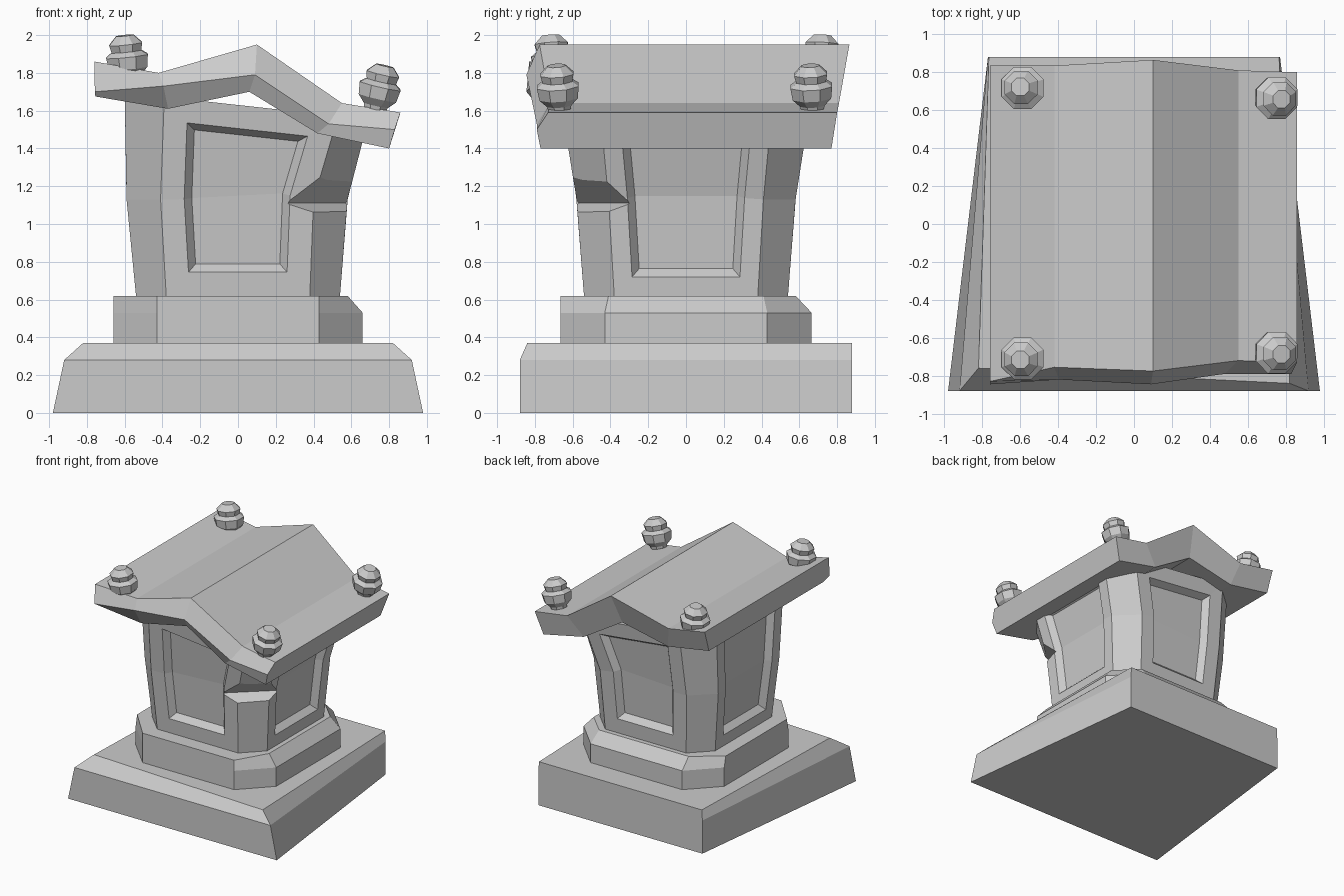
import bpy, bmesh
from math import radians, cos, sin, pi
from mathutils import Matrix

if "Cube" in bpy.data.objects:
    bpy.data.objects.remove(bpy.data.objects["Cube"])


def finish(bm, name):
    bmesh.ops.recalc_face_normals(bm, faces=bm.faces[:])
    me = bpy.data.meshes.new(name)
    bm.to_mesh(me)
    bm.free()
    ob = bpy.data.objects.new(name, me)
    bpy.context.collection.objects.link(ob)
    return ob


def loft(rings):
    """Closed solid through equal-length rings; also returns the side faces per band."""
    bm = bmesh.new()
    vs = [[bm.verts.new(p) for p in r] for r in rings]
    n = len(rings[0])
    bands = [[bm.faces.new((a[i], a[(i + 1) % n], b[(i + 1) % n], b[i])) for i in range(n)]
             for a, b in zip(vs, vs[1:])]
    bm.faces.new(vs[0][::-1])
    bm.faces.new(vs[-1])
    bmesh.ops.recalc_face_normals(bm, faces=bm.faces[:])
    return bm, bands


def octagon(xl, xr, fl, fr, y, fy):
    return [(fl, -y), (fr, -y), (xr, -fy), (xr, fy), (fr, y), (fl, y), (xl, fy), (xl, -fy)]


# Plinth: tapers to the back, bevelled at the front and sides
bm, _ = loft([
    [(-.98, -.88, 0), (.98, -.88, 0), (.77, .88, 0), (-.77, .88, 0)],
    [(-.92, -.88, .28), (.92, -.88, .28), (.77, .88, .28), (-.77, .88, .28)],
    [(-.82, -.76, .37), (.82, -.84, .37), (.765, .88, .37), (-.765, .88, .37)]])
finish(bm, "plinth")

# Octagonal step: chamfered on the right and back only
outer = octagon(-.66, .66, -.43, .43, .665, .43)
inner = octagon(-.66, .58, -.43, .43, .665, .41)
inner[4], inner[5] = (.41, .58), (-.43, .58)
bm, _ = loft([
    [(x, y, .35) for x, y in outer],
    [(x, y, .53) for x, y in outer],
    [(x, y, .62) for x, y in inner]])
finish(bm, "step")

# Leaning octagonal body with a recessed panel on each main side
bm, bands = loft([
    [(x, y, .62) for x, y in octagon(-.54, .54, -.38, .38, .54, .38)],
    [(x, y, 1.13) for x, y in octagon(-.59, .58, -.41, .40, .58, .41)],
    [(x, y, 1.63 - .11 * x) for x, y in octagon(-.60, .69, -.39, .53, .65, .45)]])
for side, border in ((0, .125), (2, .10), (4, .125), (6, .10)):
    panel = [b[side] for b in bands]
    for thick, depth in ((border, 0), (.04, -.05)):
        bmesh.ops.inset_region(bm, faces=panel, thickness=thick, depth=depth,
                               use_even_offset=True, use_boundary=True)
body = finish(bm, "lantern_body")

# Wedge that breaks a notch out of the front right corner
d = .4
ends = []
for x, y in ((.12, -.695), (.71, -.175)):
    ends.append([(x, y, 1.11), (x + d * .7, y - d * .7, 1.11 - d * .5),
                 (x + d * .7, y - d * .7, 1.11 + d * 1.0)])
bm, _ = loft(ends)
cutter = finish(bm, "notch_cutter")
cutter.hide_render = True
mod = body.modifiers.new("notch", 'BOOLEAN')
mod.operation = 'DIFFERENCE'
mod.solver = 'EXACT'
mod.object = cutter
bpy.context.view_layer.objects.active = body
bpy.ops.object.modifier_apply(modifier=mod.name)
bpy.data.objects.remove(cutter, do_unlink=True)

# Bent roof slab: top, front lip and underside profiles
top = [(-.76, 1.86), (-.42, 1.80), (.10, 1.95), (.55, 1.64), (.86, 1.59)]
lip = [(-.758, 1.70), (-.395, 1.73), (.09, 1.79), (.48, 1.53), (.83, 1.50)]
under = [(-.755, 1.675), (-.37, 1.61), (.06, 1.70), (.42, 1.48), (.80, 1.40)]
y_top = [-.83, -.755, -.775, -.72, -.73]
y_lip = [-.845, -.82, -.845, -.79, -.79]
y_back = [.835, .835, .865, .81, .80]
rows = [
    [(x, y, z) for (x, z), y in zip(top, y_top)],
    [(x, y, z) for (x, z), y in zip(lip, y_lip)],
    [(x, -.77, z) for x, z in under],
    [(x, .77, z) for x, z in under],
    [(x, y, z) for (x, z), y in zip(top, y_back)]]
bm, _ = loft([list(section) for section in zip(*rows)])
finish(bm, "roof")

# Faceted finials on the roof corners, tilted outward
profile = [(.065, 0), (.07, .02), (.11, .06), (.12, .125), (.085, .15), (.095, .19), (.05, .235)]
for name, x, y, z, tilt, tip in (
        ("finial_front_left", -.575, -.70, 1.765, -6, 4), ("finial_back_left", -.575, .71, 1.765, -6, -3),
        ("finial_front_right", .725, -.67, 1.61, 13, 4), ("finial_back_right", .725, .67, 1.61, 13, 3)):
    bm, _ = loft([[(r * cos(pi * (k + .5) / 4), r * sin(pi * (k + .5) / 4), h) for k in range(8)]
                  for r, h in profile])
    bm.transform(Matrix.Translation((x, y, z)) @ Matrix.Rotation(radians(tilt), 4, 'Y')
                 @ Matrix.Rotation(radians(tip), 4, 'X'))
    finish(bm, name)
